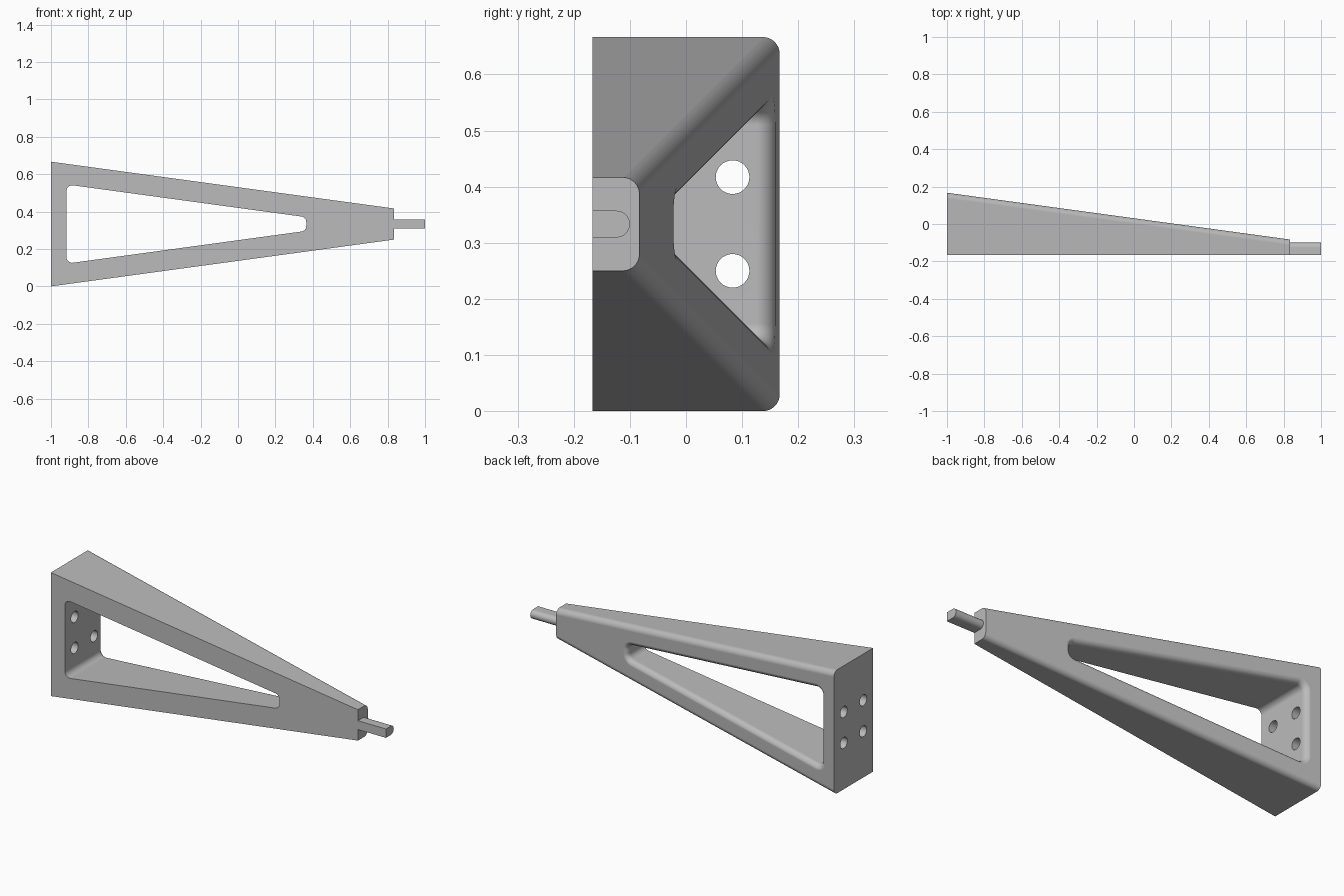
import bpy, bmesh
from math import sin, cos, pi, sqrt, atan2

cube = bpy.data.objects.get("Cube")
if cube:
    bpy.data.objects.remove(cube)

LEFT, TIP, FRONT, MID = -1.0, 0.833, -0.167, 0.3333
SLOPE = 0.25 / (TIP - LEFT)      # taper of the top and bottom
BACK_SLOPE = 0.25 / (TIP - LEFT)  # taper of the back
R = 0.03                          # shared fillet radius
SEG = 10

grey = bpy.data.materials.new("plain_grey")
grey.use_nodes = True
grey.diffuse_color = (0.5, 0.5, 0.5, 1)
grey.node_tree.nodes["Principled BSDF"].inputs["Base Color"].default_value = (0.5, 0.5, 0.5, 1)


def back_y(x):
    return 0.167 - BACK_SLOPE * (x - LEFT)


def arc(cu, cv, r, start, end):
    steps = [start + (end - start) * i / SEG for i in range(SEG + 1)]
    return [(cu + r * cos(a), cv + r * sin(a)) for a in steps]


def loft(name, rings):
    """Skin a list of equal-length rings and cap both ends."""
    bm = bmesh.new()
    loops = [[bm.verts.new(p) for p in ring] for ring in rings]
    n = len(loops[0])
    for a, b in zip(loops, loops[1:]):
        for i in range(n):
            j = (i + 1) % n
            bm.faces.new((a[i], a[j], b[j], b[i]))
    bm.faces.new(loops[0])
    bm.faces.new(loops[-1])
    bmesh.ops.recalc_face_normals(bm, faces=bm.faces)
    mesh = bpy.data.meshes.new(name)
    bm.to_mesh(mesh)
    bm.free()
    obj = bpy.data.objects.new(name, mesh)
    bpy.context.collection.objects.link(obj)
    mesh.materials.append(grey)
    return obj


def activate(obj):
    bpy.ops.object.select_all(action='DESELECT')
    obj.select_set(True)
    bpy.context.view_layer.objects.active = obj


def cut(target, cutter):
    activate(target)
    mod = target.modifiers.new("cut", 'BOOLEAN')
    mod.operation, mod.solver, mod.object = 'DIFFERENCE', 'EXACT', cutter
    bpy.ops.object.modifier_apply(modifier=mod.name)
    bpy.data.objects.remove(cutter)


def finish(obj):
    activate(obj)
    bpy.ops.object.shade_smooth_by_angle(angle=0.5)
    mod = obj.modifiers.new("clean_normals", 'WEIGHTED_NORMAL')
    mod.keep_sharp = True


# Tapered arm, rounded along its two back edges
def arm_section(x):
    half = MID - SLOPE * (x - LEFT)
    y = back_y(x)
    outline = [(FRONT, MID - half)]
    outline += arc(y - R, MID - half + R, R, -pi / 2, 0)
    outline += arc(y - R, MID + half - R, R, 0, pi / 2)
    outline += [(FRONT, MID + half)]
    return [(x, u, v) for u, v in outline]


arm = loft("tapered_arm", [arm_section(LEFT), arm_section(TIP)])

# Window with rounded corners and a filleted back rim
WIN_LEFT, WIN_RIGHT = -0.917, 0.365
tilt = atan2(1, SLOPE)


def window_outline(grow):
    def centre(x):
        return 0.2115 - SLOPE * (x - WIN_LEFT) - R * sqrt(1 + SLOPE ** 2)
    xl, xr, r = WIN_LEFT + R, WIN_RIGHT - R, R + grow
    return (arc(xr, MID + centre(xr), r, 0, tilt)
            + arc(xl, MID + centre(xl), r, tilt, pi)
            + arc(xl, MID - centre(xl), r, pi, 2 * pi - tilt)
            + arc(xr, MID - centre(xr), r, 2 * pi - tilt, 2 * pi))


rings = [[(x, -0.3, z) for x, z in window_outline(0)]]
for i in range(SEG + 1):
    a = i / SEG * pi / 2
    rings.append([(x, back_y(x) + 0.0004 - R + R * sin(a), z)
                  for x, z in window_outline(R * (1 - cos(a)))])
rings.append([(x, 0.3, z) for x, z in window_outline(R)])
cut(arm, loft("window_cutter", rings))

# Four mounting holes through the end plate
for y in (-0.083, 0.083):
    for z in (0.25, 0.417):
        circle = [(y + R * cos(k * pi / 16), z + R * sin(k * pi / 16)) for k in range(32)]
        cut(arm, loft("hole_cutter", [[(x, u, v) for u, v in circle] for x in (-1.1, -0.85)]))
finish(arm)

# Peg at the narrow end, flat in front and round at the back
PEG_R = 0.024
peg_outline = ([(FRONT, MID - PEG_R)]
               + arc(-0.1 - PEG_R, MID, PEG_R, -pi / 2, pi / 2)
               + [(FRONT, MID + PEG_R)])
peg = loft("end_peg", [[(x, u, v) for u, v in peg_outline] for x in (TIP, 1.0)])
finish(peg)
